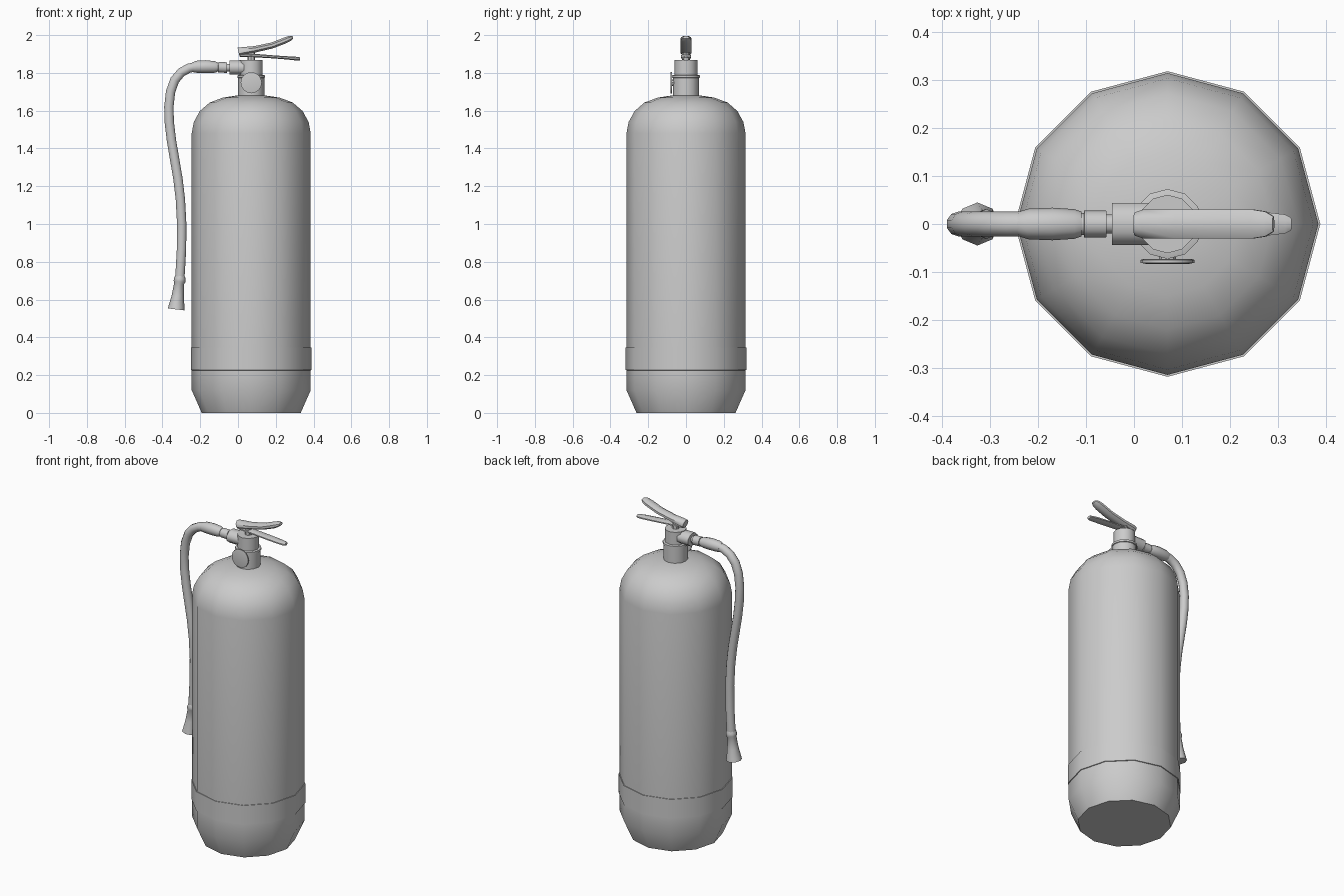
import bpy, bmesh, math
from mathutils import Vector

AXIS_X = 0.07  # the cylinder stands right of centre to balance the hose


def finish(name, bm, angle=40):
    bmesh.ops.recalc_face_normals(bm, faces=bm.faces[:])
    me = bpy.data.meshes.new(name)
    bm.to_mesh(me)
    bm.free()
    ob = bpy.data.objects.new(name, me)
    bpy.context.collection.objects.link(ob)
    bpy.ops.object.select_all(action='DESELECT')
    ob.select_set(True)
    bpy.context.view_layer.objects.active = ob
    bpy.ops.object.shade_smooth_by_angle(angle=math.radians(angle))
    return ob


def skin(bm, rings):
    n = len(rings[0])
    for a, b in zip(rings, rings[1:]):
        for i in range(n):
            j = (i + 1) % n
            bm.faces.new((a[i], a[j], b[j], b[i]))
    bm.faces.new(rings[0][::-1])
    bm.faces.new(rings[-1])


def lathe(name, profile, sides=12, origin=(AXIS_X, 0, 0), front=False):
    """Revolve (radius, height) about z, or about the -y direction if front."""
    bm = bmesh.new()
    rings = []
    for r, h in profile:
        ring = []
        for i in range(sides):
            a = math.tau * i / sides
            u, v = r * math.cos(a), r * math.sin(a)
            p = Vector((u, -h, v)) if front else Vector((u, v, h))
            ring.append(bm.verts.new(p + Vector(origin)))
        rings.append(ring)
    skin(bm, rings)
    return finish(name, bm)


def sweep(name, path, sides=8, turn=0.5, angle=50):
    """Sweep a section along (x, z, half width in y, half thickness)."""
    bm = bmesh.new()
    pts = [Vector((p[0], 0, p[1])) for p in path]
    rings = []
    for k, (_, _, ry, rn) in enumerate(path):
        d = Vector((0, 0, 0))
        if k:
            d += (pts[k] - pts[k - 1]).normalized()
        if k < len(pts) - 1:
            d += (pts[k + 1] - pts[k]).normalized()
        d.normalize()
        up = Vector((-d.z, 0, d.x))
        s = 1 / math.cos(math.pi / sides) if turn else 1
        ring = []
        for i in range(sides):
            a = math.tau * (i + turn) / sides
            off = Vector((0, ry * s * math.cos(a), 0)) + up * rn * s * math.sin(a)
            ring.append(bm.verts.new(pts[k] + off))
        rings.append(ring)
    skin(bm, rings)
    return finish(name, bm, angle)


def round_path(pts):
    return [(x, z, r, r) for x, z, r in pts]


# Cylinder body and the raised band round its base
lathe("cylinder_body", [(0.262, 0), (0.315, 0.12), (0.315, 0.23), (0.315, 0.345),
                        (0.315, 1.48), (0.304, 1.54), (0.272, 1.598), (0.22, 1.643),
                        (0.15, 1.669), (0.065, 1.682)])
lathe("base_band", [(0.314, 0.225), (0.319, 0.227), (0.319, 0.345), (0.314, 0.345)])

# Neck, collar and valve
lathe("neck", [(0.069, 1.66), (0.069, 1.775)])
lathe("neck_collar", [(0.062, 1.77), (0.073, 1.775), (0.073, 1.787), (0.062, 1.79)])
lathe("valve_body", [(0.061, 1.78), (0.061, 1.868)])
sweep("valve_outlet", [(-0.046, 1.828, 0.044, 0.037), (0.015, 1.828, 0.044, 0.037),
                       (0.05, 1.828, 0.044, 0.037)])
lathe("lever_post", [(0.02, 1.86), (0.02, 1.91)], 8)

# Pressure gauge on the front
G = (AXIS_X, 0, 1.748)
lathe("gauge_dial", [(0.05, 0.073), (0.056, 0.075), (0.056, 0.081), (0.046, 0.083)], 16, G, True)
lathe("gauge_stem", [(0.018, 0.05), (0.018, 0.076)], 8, G, True)

# Squeeze levers
sweep("upper_lever", [(0.003, 1.91, 0.024, 0.024), (0.02, 1.914, 0.03, 0.022),
                      (0.09, 1.925, 0.03, 0.017), (0.18, 1.945, 0.03, 0.016),
                      (0.25, 1.972, 0.03, 0.016), (0.275, 1.983, 0.026, 0.014),
                      (0.291, 1.988, 0.016, 0.007)])
sweep("carry_handle", [(0.012, 1.894, 0.02, 0.009), (0.1, 1.891, 0.025, 0.009),
                       (0.2, 1.884, 0.026, 0.008), (0.28, 1.878, 0.024, 0.009),
                       (0.315, 1.875, 0.02, 0.01), (0.328, 1.874, 0.013, 0.008)])

# Hose couplings
sweep("hose_connector", round_path([(-0.04, 1.828, 0.02), (-0.057, 1.828, 0.02),
                                    (-0.058, 1.828, 0.028), (-0.104, 1.83, 0.028),
                                    (-0.105, 1.83, 0.023), (-0.12, 1.831, 0.023)]), 12, 0)
sweep("hose_sleeve", round_path([(-0.11, 1.83, 0.026), (-0.125, 1.831, 0.031),
                                 (-0.17, 1.833, 0.034), (-0.22, 1.832, 0.032),
                                 (-0.24, 1.829, 0.026)]), 12, 0)

# Hanging hose and flared nozzle
hose = [(-0.22, 1.833), (-0.26, 1.825), (-0.30, 1.803), (-0.335, 1.762), (-0.357, 1.7),
        (-0.366, 1.62), (-0.364, 1.54), (-0.352, 1.44), (-0.335, 1.34), (-0.318, 1.24),
        (-0.305, 1.13), (-0.298, 1.0), (-0.299, 0.87), (-0.305, 0.76), (-0.31, 0.69)]
sweep("hose", round_path([(x, z, 0.026) for x, z in hose]), 10, 0)
sweep("nozzle", round_path([(-0.307, 0.725, 0.026), (-0.308, 0.71, 0.031),
                            (-0.31, 0.695, 0.031), (-0.312, 0.685, 0.026),
                            (-0.319, 0.62, 0.032), (-0.325, 0.565, 0.042),
                            (-0.327, 0.548, 0.045)]), 8, 0)
